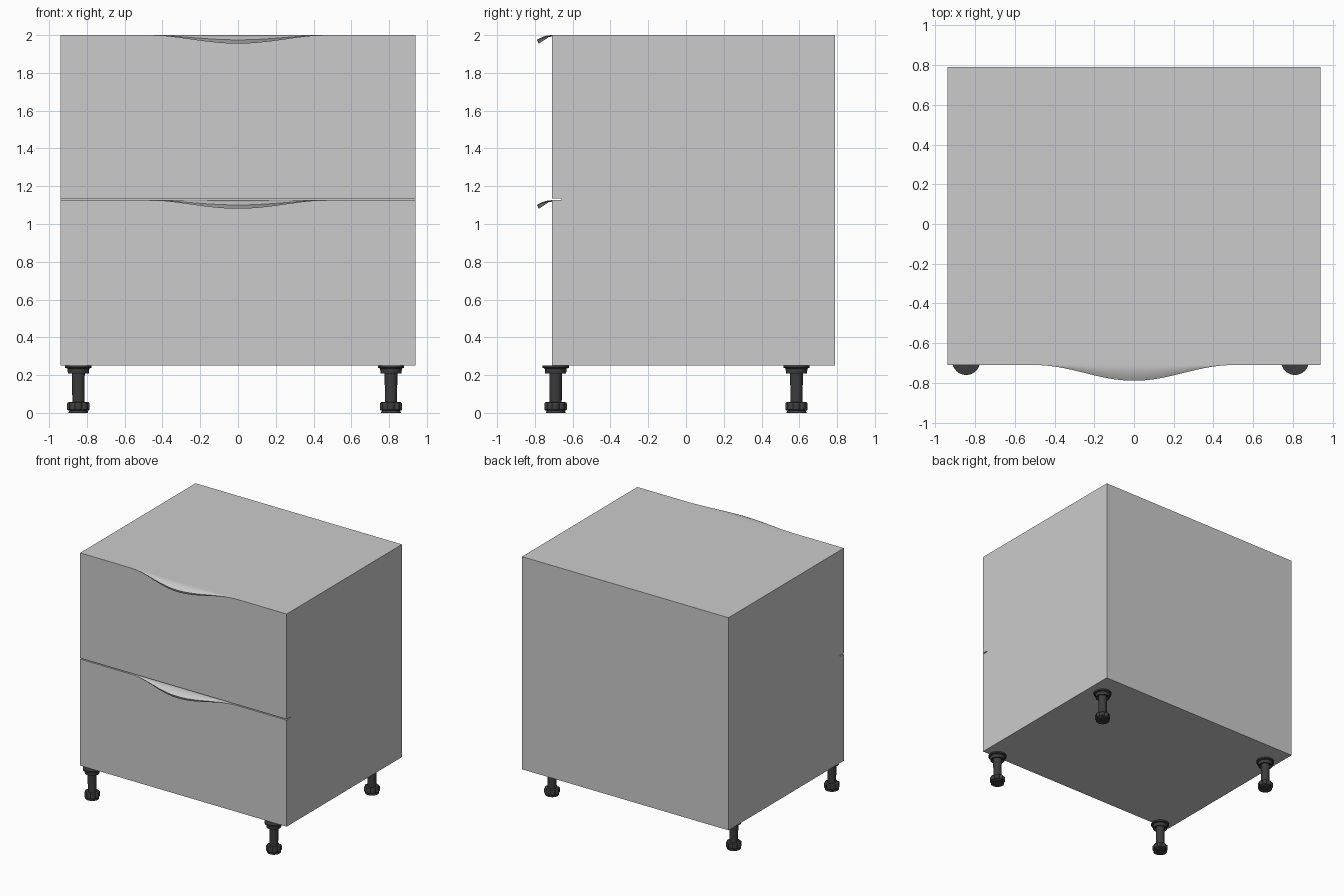
import bpy, bmesh, math

if "Cube" in bpy.data.objects:
    bpy.data.objects.remove(bpy.data.objects["Cube"])

W, YF, YI, YB = 0.94, -0.71, -0.66, 0.79      # half width, front, front-panel back, rear


def finish(bm, name, mat=None, angle=30):
    bmesh.ops.remove_doubles(bm, verts=bm.verts, dist=1e-5)
    bmesh.ops.recalc_face_normals(bm, faces=bm.faces)
    me = bpy.data.meshes.new(name)
    bm.to_mesh(me)
    bm.free()
    ob = bpy.data.objects.new(name, me)
    bpy.context.collection.objects.link(ob)
    if mat:
        me.materials.append(mat)
    bpy.ops.object.select_all(action='DESELECT')
    bpy.context.view_layer.objects.active = ob
    ob.select_set(True)
    bpy.ops.object.shade_smooth_by_angle(angle=math.radians(angle))
    return ob


def loft(bm, rings):
    """Skin closed rings of points and cap both ends."""
    vs = [[bm.verts.new(p) for p in r] for r in rings]
    n = len(vs[0])
    for a, b in zip(vs, vs[1:]):
        for i in range(n):
            j = (i + 1) % n
            bm.faces.new((a[i], a[j], b[j], b[i]))
    bm.faces.new(vs[0])
    bm.faces.new(vs[-1])


def drawer_profile(x, zb, zt):
    """Panel section whose top edge swells into a downturned lip near x = 0."""
    t = 0.5 * (1 + math.cos(math.pi * x / 0.5)) if abs(x) < 0.5 else 0
    pts = [(YI, zb), (YF, zb)]
    steps = [i / 6 for i in range(7)]
    for u in steps:                            # underside of the lip
        pts.append((YF - 0.069 * t * u, zt - t * (0.008 + 0.037 * u ** 2)))
    for u in reversed(steps):                  # upper side of the lip
        pts.append((YF - 0.079 * t * u, zt - 0.025 * t * u ** 2))
    pts.append((YI, zt))
    return [(x, y, z) for y, z in pts]


# Cabinet body behind the drawer fronts
bm = bmesh.new()
loft(bm, [[(-W, YI, z), (W, YI, z), (W, YB, z), (-W, YB, z)] for z in (0.25, 2.0)])
finish(bm, "cabinet_body")

# Two drawer fronts with integrated wave handles
xs = [-W] + [-0.5 + i / 40 for i in range(41)] + [W]
for name, zb, zt in (("lower_drawer_front", 0.25, 1.126), ("upper_drawer_front", 1.134, 2.0)):
    bm = bmesh.new()
    loft(bm, [drawer_profile(x, zb, zt) for x in xs])
    finish(bm, name)

# Adjustable plastic legs
dark = bpy.data.materials.new("dark_plastic")
dark.diffuse_color = (0.045, 0.045, 0.045, 1)
dark.use_nodes = True
dark.node_tree.nodes["Principled BSDF"].inputs["Base Color"].default_value = dark.diffuse_color


def circle(cx, cy, r, z, n=32, lobe=0.0):
    pts = []
    for i in range(n):
        a = 2 * math.pi * i / n
        rr = r - lobe * (0.5 - 0.5 * math.cos(8 * a)) ** 2
        pts.append((cx + rr * math.cos(a), cy + rr * math.sin(a), z))
    return pts


def leg(name, cx, cy):
    bm = bmesh.new()
    # mounting plate, hollow collar and shaft
    loft(bm, [circle(cx, cy, r, z) for r, z in (
        (0.070, 0.25), (0.070, 0.239), (0.058, 0.235), (0.055, 0.208), (0.047, 0.208),
        (0.045, 0.228), (0.034, 0.228), (0.032, 0.05))])
    # lobed adjusting foot
    loft(bm, [circle(cx, cy, r, z, 64, 0.009) for r, z in (
        (0.040, 0.058), (0.055, 0.056), (0.059, 0.050), (0.059, 0.018), (0.054, 0.012))])
    # base pad
    loft(bm, [circle(cx, cy, r, z) for r, z in ((0.046, 0.016), (0.052, 0.004), (0.052, 0.0))])
    finish(bm, name, dark)


for side, cx in (("left", -0.845), ("right", 0.81)):
    for end, cy in (("front", -0.69), ("back", 0.585)):
        leg(f"{end}_{side}_leg", cx, cy)
